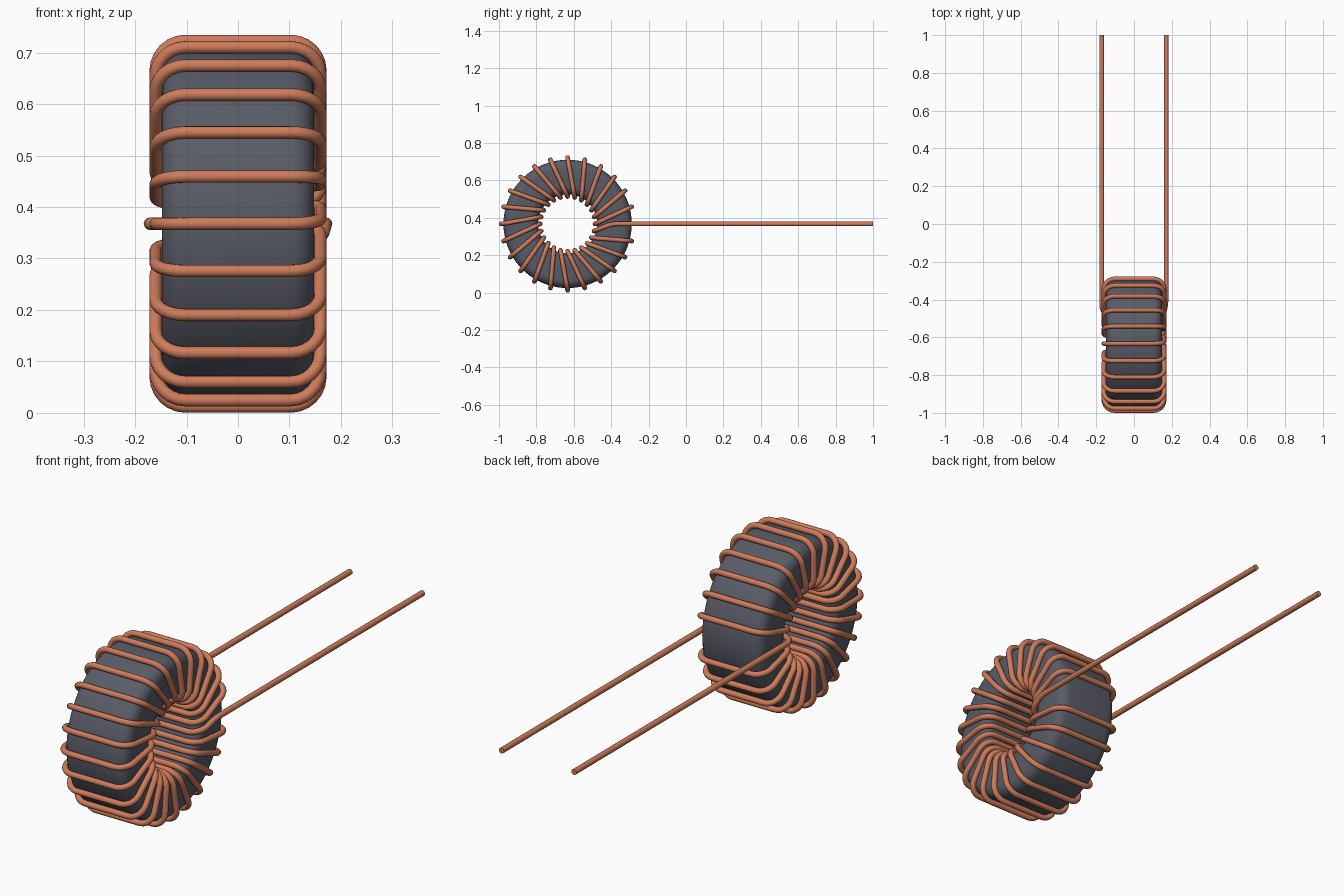
import bpy, bmesh, math
from mathutils import Vector

cube = bpy.data.objects.get("Cube")
if cube:
    bpy.data.objects.remove(cube, do_unlink=True)

CY, CZ = -0.633, 0.3675          # ring centre, axis along x
STEP = math.radians(15)          # angle between turns
WIRE_R = 0.0122
R_OUT, R_IN, X_SIDE = 0.355, 0.146, 0.160   # wire centre line
LEAD_X = 0.171


def material(name, rgb, rough):
    m = bpy.data.materials.new(name)
    m.use_nodes = True
    m.diffuse_color = (*rgb, 1)
    bsdf = m.node_tree.nodes["Principled BSDF"]
    bsdf.inputs["Base Color"].default_value = (*rgb, 1)
    bsdf.inputs["Roughness"].default_value = rough
    return m


copper = material("copper", (0.62, 0.20, 0.105), 0.5)
ferrite = material("dark_grey_ferrite", (0.10, 0.105, 0.135), 0.6)


def polar(x, r, a):
    return Vector((x, CY + r * math.cos(a), CZ + r * math.sin(a)))


# Ring core: rounded rectangle section spun around the x axis
def rounded_section(half_w, r0, r1, rad, steps=5):
    pts = []
    corners = [(half_w - rad, r1 - rad, 0), (-half_w + rad, r1 - rad, 90),
               (-half_w + rad, r0 + rad, 180), (half_w - rad, r0 + rad, 270)]
    for cx, cr, start in corners:
        for i in range(steps + 1):
            t = math.radians(start + 90 * i / steps)
            pts.append((cx + rad * math.cos(t), cr + rad * math.sin(t)))
    return pts


section = rounded_section(0.148, 0.158, 0.343, 0.045)
SEG = 72
bm = bmesh.new()
rings = [[bm.verts.new(polar(x, r, 2 * math.pi * k / SEG)) for x, r in section]
         for k in range(SEG)]
n = len(section)
for k in range(SEG):
    a, b = rings[k], rings[(k + 1) % SEG]
    for i in range(n):
        j = (i + 1) % n
        bm.faces.new((a[i], a[j], b[j], b[i]))
bmesh.ops.recalc_face_normals(bm, faces=bm.faces)
mesh = bpy.data.meshes.new("ring_core")
bm.to_mesh(mesh)
bm.free()
mesh.materials.append(ferrite)
core = bpy.data.objects.new("ring_core", mesh)
bpy.context.collection.objects.link(core)

# Winding: one wire as a list of (corner point, fillet length)
path = [(Vector((LEAD_X, 1.0, CZ)), 0), (polar(LEAD_X, 0.235, 0), 0.025)]
for k in range(1, 24):
    a = -k * STEP
    path += [(polar(X_SIDE, R_IN, a), 0.055), (polar(-X_SIDE, R_IN, a), 0.055),
             (polar(-X_SIDE, R_OUT, a), 0.058), (polar(X_SIDE, R_OUT, a), 0.058)]
path += [(polar(X_SIDE, R_IN, 0), 0.055), (polar(-LEAD_X, R_IN, 0), 0.055),
         (Vector((-LEAD_X, 1.0, CZ)), 0)]

# Each corner becomes two bezier points joined by a near-circular arc
knots = []                       # (position, left handle, right handle)
for i, (p, d) in enumerate(path):
    if d == 0:
        knots.append((p, p, p))
        continue
    u = (path[i - 1][0] - p).normalized()
    v = (path[i + 1][0] - p).normalized()
    a, b = p + u * d, p + v * d
    knots.append((a, a + u * 0.01, a.lerp(p, 0.55)))
    knots.append((b, b.lerp(p, 0.55), b + v * 0.01))

curve = bpy.data.curves.new("wire_winding", "CURVE")
curve.dimensions = "3D"
curve.resolution_u = 6
curve.bevel_depth = WIRE_R
curve.bevel_resolution = 4
curve.use_fill_caps = True
spline = curve.splines.new("BEZIER")
spline.bezier_points.add(len(knots) - 1)
for bp, (co, left, right) in zip(spline.bezier_points, knots):
    bp.handle_left_type = bp.handle_right_type = "FREE"
    bp.co, bp.handle_left, bp.handle_right = co, left, right
curve.materials.append(copper)
wire = bpy.data.objects.new("wire_winding", curve)
bpy.context.collection.objects.link(wire)

# Turn the wire into a mesh and shade both parts smooth
bpy.ops.object.select_all(action="DESELECT")
wire.select_set(True)
bpy.context.view_layer.objects.active = wire
bpy.ops.object.convert(target="MESH")
core.select_set(True)
bpy.ops.object.shade_smooth_by_angle(angle=math.radians(40))
